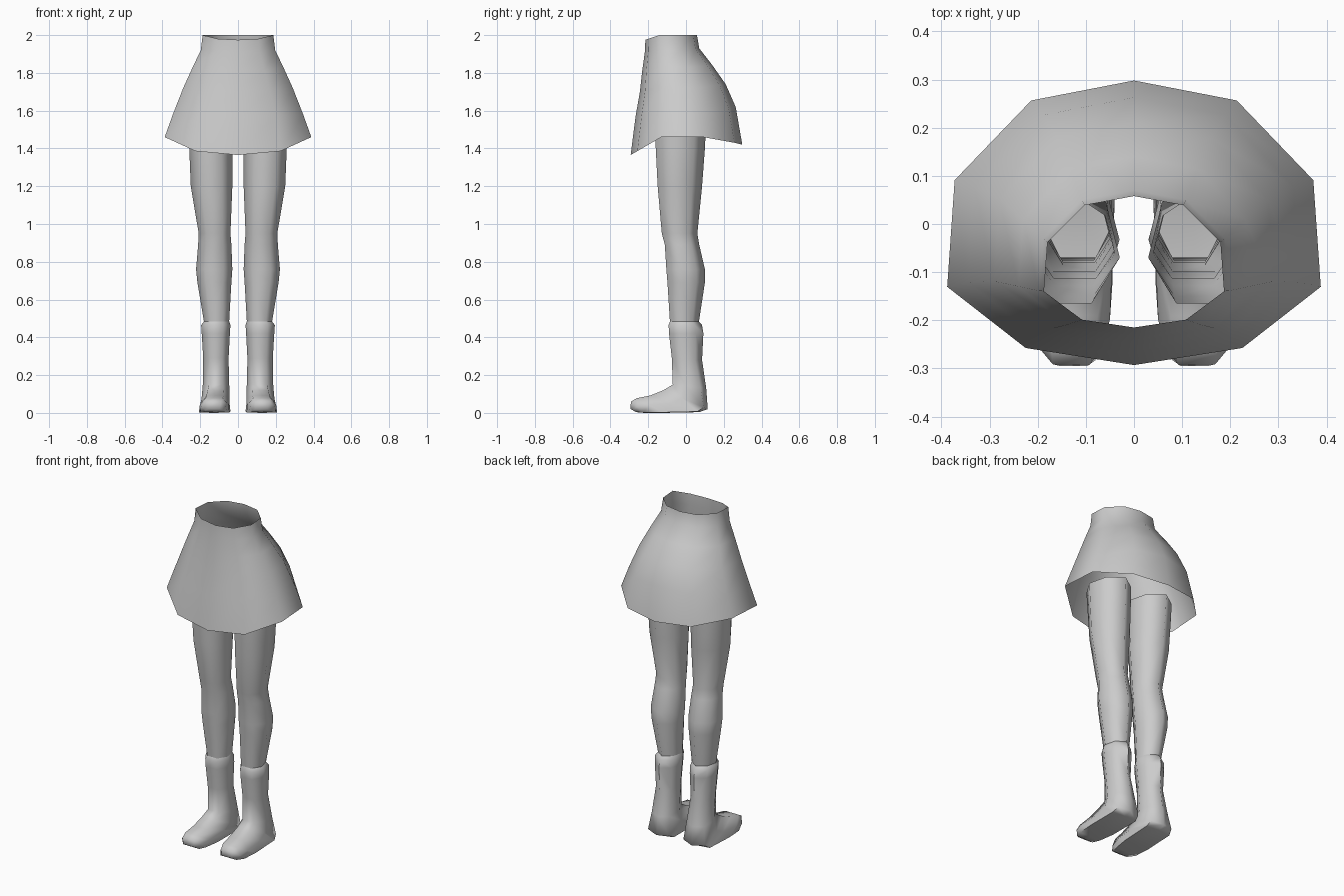
import bpy, bmesh

cube = bpy.data.objects.get("Cube")
if cube:
    bpy.data.objects.remove(cube, do_unlink=True)

grey = bpy.data.materials.new("plain grey")
grey.use_nodes = True
COLOUR = (0.6, 0.6, 0.6, 1)
grey.diffuse_color = COLOUR
grey.node_tree.nodes["Principled BSDF"].inputs["Base Color"].default_value = COLOUR


def loft(name, rings, cap_end=False, angle=1.2):
    """Join equal closed rings, listed from top to bottom, into a smooth skin."""
    bm = bmesh.new()
    rows = [[bm.verts.new(p) for p in ring] for ring in rings]
    n = len(rows[0])
    for a, b in zip(rows, rows[1:]):
        for i in range(n):
            j = (i + 1) % n
            bm.faces.new((a[i], b[i], b[j], a[j]))
    if cap_end:
        bm.faces.new(rows[-1])
    bmesh.ops.recalc_face_normals(bm, faces=bm.faces)
    mesh = bpy.data.meshes.new(name)
    bm.to_mesh(mesh)
    bm.free()
    mesh.materials.append(grey)
    obj = bpy.data.objects.new(name, mesh)
    bpy.context.collection.objects.link(obj)
    bpy.ops.object.select_all(action='DESELECT')
    bpy.context.view_layer.objects.active = obj
    obj.select_set(True)
    bpy.ops.object.shade_smooth_by_angle(angle=angle)
    return obj


# Skirt: ten-sided rings, open at waist and hem
half = [(0, 1), (.55, .86), (.96, .3), (1, -.45), (.58, -.88), (0, -1)]
outline = half + [(-x, y) for x, y in half[-2:0:-1]]
# half width, back y, front y, side z, back z, front z
skirt_rows = [
    (.187, .058, -.215, 2.0, 2.0, 1.975),
    (.197, .07, -.218, 1.92, 1.93, 1.91),
    (.240, .14, -.232, 1.83, 1.84, 1.81),
    (.290, .21, -.244, 1.72, 1.74, 1.70),
    (.345, .263, -.267, 1.58, 1.62, 1.57),
    (.388, .298, -.293, 1.46, 1.42, 1.365),
]


def skirt_ring(w, back, front, z_side, z_back, z_front):
    mid, depth = (back + front) / 2, (back - front) / 2
    ring = []
    for x, y in outline:
        end = z_back if y > 0 else z_front
        blend = max(0, abs(y) - .45) / .55
        ring.append((x * w, mid + y * depth, z_side + (end - z_side) * blend))
    return ring


loft("skirt", [skirt_ring(*row) for row in skirt_rows], angle=1.4)

# Leg and boot cross-sections: across (inner 0 to outer 1), along (front -1 to back 1)
ROUND = [(.25, -1), (.75, -1), (1, -.3), (.88, .55), (.5, 1), (.12, .55), (0, -.3)]
SOLE = [(.22, -1), (.78, -1), (.97, -.1), (1, .93), (.5, 1), (0, .93), (.03, -.1)]


def limb_ring(side, x0, x1, y_front, z_front, y_back, z_back, flat=0):
    ring = []
    for (u, v), (su, sv) in zip(ROUND, SOLE):
        u, v = u + (su - u) * flat, v + (sv - v) * flat
        t = (v + 1) / 2
        ring.append((side * (x0 + (x1 - x0) * u),
                     y_front + (y_back - y_front) * t,
                     z_front + (z_back - z_front) * t))
    return ring


# inner x, outer x, front y, back y, z
leg_rows = [
    (.03, .262, -.165, .105, 1.50),
    (.03, .258, -.160, .10, 1.40),
    (.03, .250, -.150, .085, 1.20),
    (.04, .208, -.128, .06, .95),
    (.035, .211, -.112, .07, .89),
    (.03, .222, -.104, .10, .76),
    (.035, .215, -.098, .10, .69),
    (.047, .180, -.085, .068, .48),
    (.05, .178, -.080, .065, .43),
]
# inner x, outer x, front y, front z, back y, back z, flatness of sole
boot_rows = [
    (.047, .180, -.085, .485, .068, .485),
    (.040, .195, -.092, .465, .085, .465),
    (.043, .192, -.090, .42, .092, .42),
    (.050, .184, -.075, .29, .085, .28),
    (.045, .188, -.070, .15, .107, .13, .3),
    (.042, .196, -.12, .12, .115, .02, .7),
    (.040, .203, -.19, .092, .07, .004, 1),
    (.045, .207, -.26, .078, -.12, 0, 1),
    (.060, .200, -.291, .06, -.22, 0, 1),
    (.075, .175, -.295, .022, -.265, .004, 1),
]

for side, label in ((1, "left"), (-1, "right")):
    loft(label + "_leg", [limb_ring(side, x0, x1, yf, z, yb, z)
                          for x0, x1, yf, yb, z in leg_rows])
    loft(label + "_boot", [limb_ring(side, *row) for row in boot_rows], cap_end=True)
